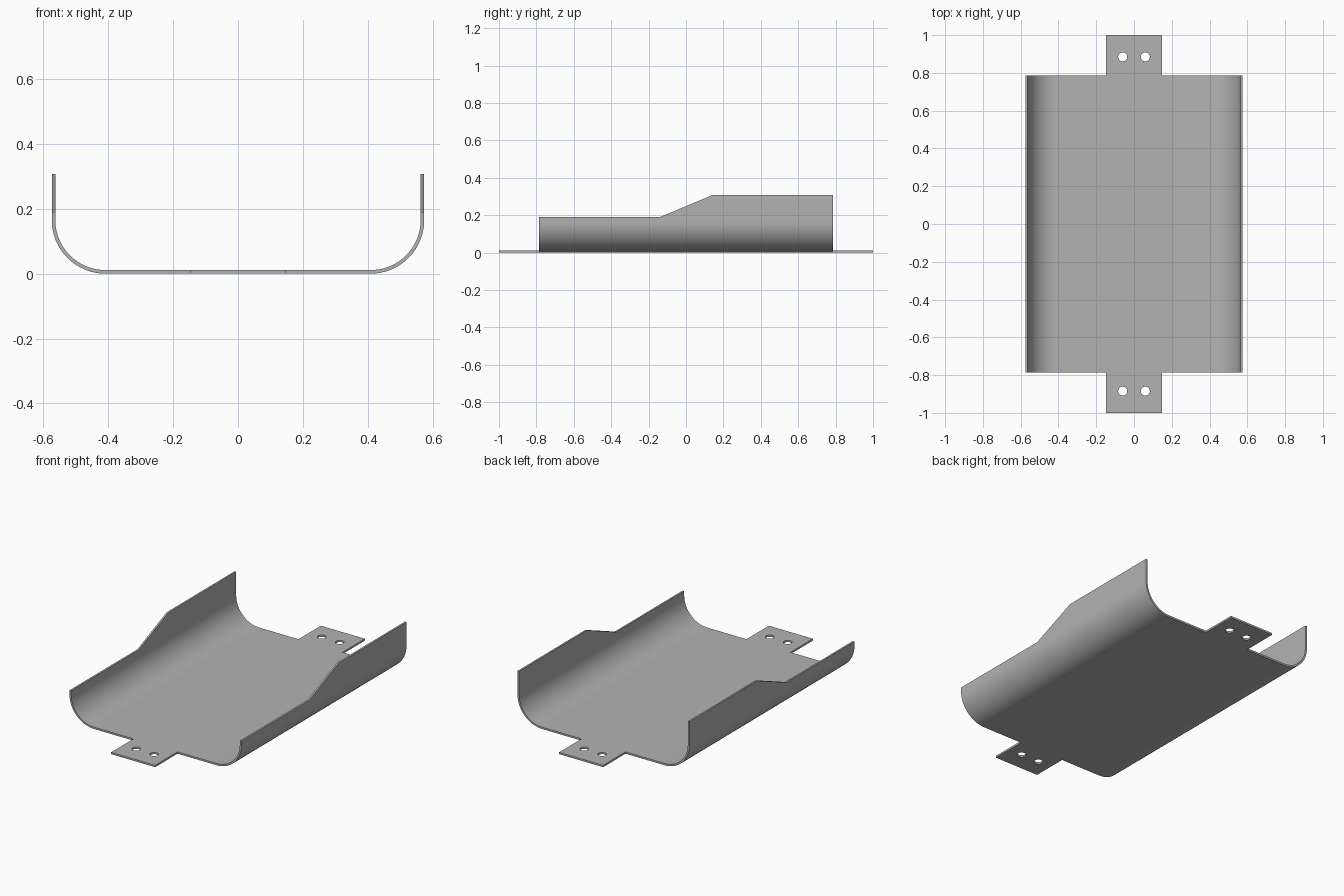
import bpy, bmesh, math
from mathutils import Vector

cube = bpy.data.objects.get("Cube")
if cube:
    bpy.data.objects.remove(cube, do_unlink=True)

HALF_W, RADIUS, THICK = 0.574, 0.165, 0.011
END_Y, TAB_W, TAB_END = 0.787, 0.147, 1.0
ARC_STEPS = 24

steel = bpy.data.materials.new("grey_steel")
steel.use_nodes = True
steel.diffuse_color = (0.45, 0.45, 0.45, 1)
steel.node_tree.nodes["Principled BSDF"].inputs["Base Color"].default_value = (0.45, 0.45, 0.45, 1)


def finish(bm, name):
    bmesh.ops.recalc_face_normals(bm, faces=bm.faces)
    mesh = bpy.data.meshes.new(name)
    bm.to_mesh(mesh)
    bm.free()
    mesh.materials.append(steel)
    obj = bpy.data.objects.new(name, mesh)
    bpy.context.collection.objects.link(obj)
    bpy.ops.object.select_all(action='DESELECT')
    obj.select_set(True)
    bpy.context.view_layer.objects.active = obj
    bpy.ops.object.shade_smooth_by_angle(angle=math.radians(30))
    return obj


def half_line(offset, top):
    """Right half of the section, from the flat floor up to the wall top."""
    cx, cz, r = HALF_W - RADIUS, RADIUS, RADIUS - offset
    pts = [(TAB_W, offset)]
    for i in range(ARC_STEPS + 1):
        a = math.pi / 2 * i / ARC_STEPS
        pts.append((cx + r * math.sin(a), cz - r * math.cos(a)))
    return pts + [(HALF_W - offset, top)]


def section(top):
    outer, inner = half_line(0, top), half_line(THICK, top)
    mirror = lambda pts: [(-x, z) for x, z in reversed(pts)]
    return mirror(outer) + outer + list(reversed(inner)) + list(reversed(mirror(inner)))


# Bent tray: section swept along y, with the walls stepping up towards the back
bm = bmesh.new()
rings = []
for y, top in ((-END_Y, 0.19), (-0.14, 0.19), (0.14, 0.307), (END_Y, 0.307)):
    rings.append([bm.verts.new((x, y, z)) for x, z in section(top)])
n = len(rings[0])
for a, b in zip(rings, rings[1:]):
    for i in range(n):
        j = (i + 1) % n
        bm.faces.new((a[i], a[j], b[j], b[i]))
# End caps as a strip of quads between outer and inner lines
for ring in (rings[0], rings[-1]):
    for i in range(n // 2 - 1):
        bm.faces.new((ring[i], ring[i + 1], ring[n - 2 - i], ring[n - 1 - i]))
finish(bm, "curved_tray")


# Mounting tabs: flat plates with two drilled holes each
def mounting_tab(name, side):
    bm = bmesh.new()

    def loop(pts):
        vs = [bm.verts.new((x, y * side, 0)) for x, y in pts]
        for i, v in enumerate(vs):
            bm.edges.new((v, vs[(i + 1) % len(vs)]))

    loop([(-TAB_W, END_Y), (TAB_W, END_Y), (TAB_W, TAB_END), (-TAB_W, TAB_END)])
    for hx in (-0.06, 0.06):
        loop([(hx + 0.024 * math.cos(math.tau * k / 24),
               0.885 + 0.024 * math.sin(math.tau * k / 24)) for k in range(24)])
    bmesh.ops.triangle_fill(bm, use_beauty=True, edges=bm.edges[:], normal=(0, 0, 1))
    ext = bmesh.ops.extrude_face_region(bm, geom=bm.faces[:], use_keep_orig=True)
    top = [g for g in ext["geom"] if isinstance(g, bmesh.types.BMVert)]
    bmesh.ops.translate(bm, verts=top, vec=Vector((0, 0, THICK)))
    finish(bm, name)


mounting_tab("front_tab", -1)
mounting_tab("back_tab", 1)
